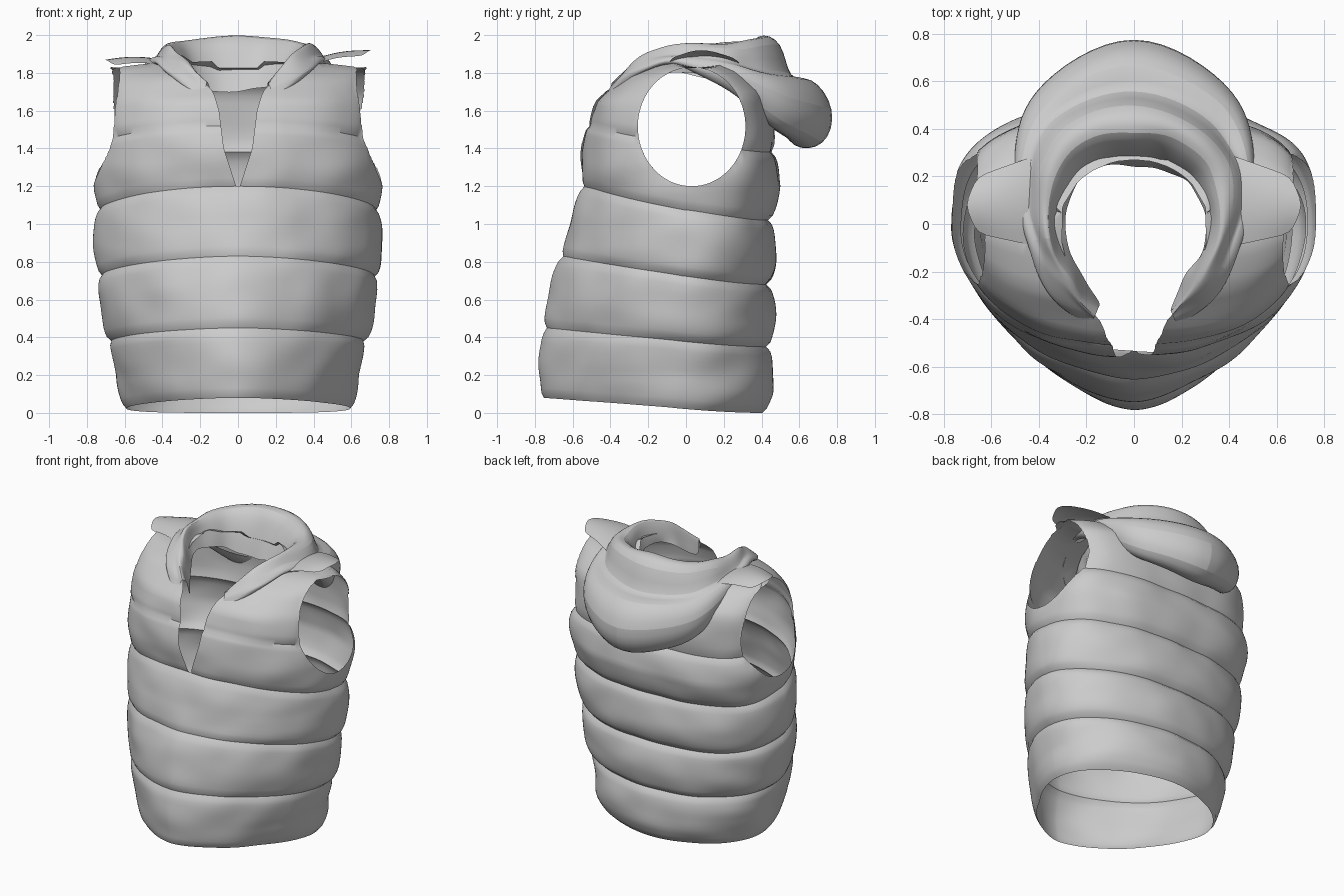
import bpy, bmesh, math, random
from mathutils import Vector, noise

random.seed(4)
if "Cube" in bpy.data.objects:
    bpy.data.objects.remove(bpy.data.objects["Cube"])

# One fabric colour
fabric = bpy.data.materials.new("grey_fabric")
fabric.use_nodes = True
GREY = (0.6, 0.6, 0.6, 1)
fabric.diffuse_color = GREY
shader = fabric.node_tree.nodes["Principled BSDF"]
shader.inputs["Base Color"].default_value = GREY
shader.inputs["Roughness"].default_value = 0.8


def curve(keys, t):
    """Piecewise linear lookup in (position, value) pairs."""
    if t <= keys[0][0]:
        return keys[0][1]
    for (p, a), (q, b) in zip(keys, keys[1:]):
        if t <= q:
            return a + (b - a) * (t - p) / (q - p)
    return keys[-1][1]


def finish(name, bm, subdivide=0):
    """Turn a bmesh into a shaded fabric object."""
    bmesh.ops.recalc_face_normals(bm, faces=bm.faces)
    mesh = bpy.data.meshes.new(name)
    bm.to_mesh(mesh)
    bm.free()
    mesh.materials.append(fabric)
    obj = bpy.data.objects.new(name, mesh)
    bpy.context.collection.objects.link(obj)
    if subdivide:
        mod = obj.modifiers.new("soften", "SUBSURF")
        mod.levels = mod.render_levels = subdivide
    bpy.ops.object.select_all(action="DESELECT")
    obj.select_set(True)
    bpy.context.view_layer.objects.active = obj
    bpy.ops.object.shade_smooth_by_angle(angle=math.radians(40))
    return obj


def skin(bm, rows, closed=False):
    """Join rows of points with quads."""
    grid = [[bm.verts.new(p) for p in row] for row in rows]
    for low, high in zip(grid, grid[1:]):
        count = len(low)
        for i in range(count if closed else count - 1):
            j = (i + 1) % count
            bm.faces.new((low[i], low[j], high[j], high[i]))


# Quilted body: seam heights, outline by height, roundness of front and back
FRONT_SEAMS = [0.08, 0.45, 0.83, 1.2, 1.52, 1.9]
BACK_SEAMS = [0.0, 0.35, 0.68, 1.02, 1.38, 1.9]
WIDTH = [(0, .59), (.2, .61), (.4, .67), (.75, .72), (1.1, .73), (1.3, .73),
         (1.5, .71), (1.7, .69), (1.9, .66)]
FRONT = [(0, .74), (.1, .75), (.4, .75), (.8, .66), (1, .59), (1.2, .535), (1.5, .52),
         (1.65, .46), (1.8, .3), (1.87, .1), (1.9, -.07)]
BACK = [(0, .4), (.1, .42), (1, .43), (1.2, .46), (1.5, .44), (1.7, .41),
        (1.82, .29), (1.88, .15), (1.9, .07)]
MIDDLE = [(0, -.05), (1.5, 0), (1.9, .07)]
FRONT_ROUND = [(0, 1.6), (.9, 1.75), (1.3, 2.1), (1.9, 2.4)]
BACK_ROUND = [(0, 2), (.5, 2.15), (1, 2.5), (1.4, 3.1)]
PUFF = [0.035, 0.04, 0.04, 0.035, 0.025, 0.015]
COLUMNS, STEPS = 220, 14


def power(v, n):
    return math.copysign(abs(v) ** (2 / n), v)


def body_point(level, angle):
    row = min(int(level), len(BACK_SEAMS) - 2)
    f = level - row
    front = (1 + math.cos(angle)) / 2
    tilt = front ** 1.7
    low, high = (BACK_SEAMS[k] * (1 - tilt) + FRONT_SEAMS[k] * tilt for k in (row, row + 1))
    z = low + (high - low) * f
    mid = curve(MIDDLE, z)
    if math.cos(angle) > 0:
        depth, n = curve(FRONT, z) + mid, curve(FRONT_ROUND, z)
    else:
        depth, n = curve(BACK, z) - mid, curve(BACK_ROUND, z)
    x = curve(WIDTH, z) * power(math.sin(angle), n)
    y = -max(depth, 0) * power(math.cos(angle), n)
    out = Vector((x, y, 0)).normalized()
    swell = PUFF[row] * (1.25 - 0.5 * front) * max(math.sin(math.pi * f), 0) ** 0.5
    wrinkle = 0.014 * noise.noise(Vector((x * 4, y * 4, z * 6)))
    p = Vector((x, mid + y, z)) + out * (swell + wrinkle)
    p.z -= 0.05 * (x / 0.67) ** 2 * max(0, (z - 1.6) / 0.3)
    p.z = max(p.z, 0)
    return p


bm = bmesh.new()
levels = [k / STEPS for k in range(STEPS * (len(BACK_SEAMS) - 1) + 1)]
skin(bm, [[body_point(v, math.tau * i / COLUMNS) for i in range(COLUMNS)] for v in levels], True)

# Armholes, front slit and neck opening
SLIT = [(1.17, 0), (1.4, .075), (1.6, .1), (1.7, .13), (1.75, .18), (1.85, .3), (1.9, .31)]


def arm_radius(p):
    return math.hypot((p.y - 0.03) / 0.285, (p.z - 1.515) / 0.315)


def neck_radius(p):
    return math.hypot(p.x / 0.31, p.y / 0.27)


def is_arm(p):
    return abs(p.x) > 0.45 and arm_radius(p) < 1


def is_slit(p):
    return p.y < 0.06 and p.z > 1.2 and abs(p.x) < curve(SLIT, p.z) + 0.012


def is_neck(p):
    return p.y >= 0.06 and p.z > 1.6 and neck_radius(p) < 1


centre = {f: f.calc_center_median() for f in bm.faces}
for test in (is_arm, is_slit, is_neck):
    cut = [f for f in bm.faces if test(centre[f])]
    bmesh.ops.delete(bm, geom=cut, context="FACES")
arm_edge = []
for v in [v for v in bm.verts if v.is_boundary and v.co.z > 1.1]:
    p = v.co
    if abs(p.x) > 0.45:
        r = arm_radius(p)
        if 0.6 < r < 1.4:
            p.y = 0.03 + (p.y - 0.03) / r
            p.z = 1.515 + (p.z - 1.515) / r
            arm_edge.append(v)
    elif p.y < 0.06:
        if abs(p.x) > 0.001:
            p.x = math.copysign(curve(SLIT, p.z), p.x)
    else:
        r = neck_radius(p)
        p.x, p.y = p.x / r, p.y / r

# Even out the armhole edges
for _ in range(6):
    new_x = {}
    for v in arm_edge:
        near = [e.other_vert(v).co.x for e in v.link_edges if e.is_boundary]
        new_x[v] = sum(near) / len(near)
    for v, x in new_x.items():
        v.co.x = x
finish("quilted_body", bm)

# Hood folded down the back, its collar running to the front
# each station: angle from the back, radii, heights
STATIONS = [
    (0, (.25, .3, .38, .52, .55, .68, .84, .77, .56, .5),
        (1.7, 1.88, 2.02, 1.99, 1.74, 1.8, 1.6, 1.38, 1.37, 1.55)),
    (38, (.27, .31, .4, .51, .54, .63, .72, .68, .57, .5),
         (1.72, 1.86, 2.01, 1.96, 1.77, 1.8, 1.67, 1.5, 1.48, 1.6)),
    (63, (.3, .33, .39, .47, .5, .54, .58, .56, .52, .48),
         (1.77, 1.86, 1.98, 1.93, 1.85, 1.86, 1.8, 1.73, 1.7, 1.72)),
    (100, (.31, .33, .36, .39, .41, .43, .45, .46, .45, .43),
          (1.82, 1.87, 1.96, 1.94, 1.9, 1.9, 1.89, 1.88, 1.87, 1.86)),
    (132, (.3, .32, .35, .38, .41, .43, .45, .47, .47, .46),
          (1.75, 1.81, 1.89, 1.88, 1.86, 1.84, 1.82, 1.8, 1.78, 1.77)),
    (157, (.37, .38, .4, .41, .42, .43, .44, .45, .46, .46),
          (1.63, 1.68, 1.74, 1.75, 1.74, 1.73, 1.71, 1.69, 1.67, 1.66)),
]


def hood_row(angle, radii, heights, side):
    a = math.radians(angle) * side
    row = []
    for k, (r, z) in enumerate(zip(radii, heights)):
        crumple = 0.02 if k < 5 else 0.006
        r += random.uniform(-crumple, crumple)
        z += random.uniform(-crumple, crumple) * 0.8
        row.append((r * math.sin(a), r * math.cos(a), z))
    return row


def average(a, b):
    return tuple((p + q) / 2 for p, q in zip(a, b))


dense = [STATIONS[0]]
for a, b in zip(STATIONS, STATIONS[1:]):
    dense += [((a[0] + b[0]) / 2, average(a[1], b[1]), average(a[2], b[2])), b]
rows = [hood_row(*s, -1) for s in reversed(dense[1:])] + [hood_row(*s, 1) for s in dense]
bm = bmesh.new()
skin(bm, rows)
finish("folded_hood", bm, 2)

# Loose fabric flaps over the shoulders
for name, side, lift in (("left_shoulder_flap", 1, 0.05), ("right_shoulder_flap", -1, 0.0)):
    bm = bmesh.new()
    rows = []
    for i in range(5):
        a = i / 4
        spread = 0.2 - 0.08 * a
        rows.append([(side * (0.38 + 0.33 * a - 0.05 * abs(b) * a), 0.1 - 0.02 * a + spread * b,
                      1.87 + lift * a + 0.02 * math.sin(3 * a) - 0.035 * b * b)
                     for b in (-1, -0.5, 0, 0.5, 1)])
    skin(bm, rows)
    finish(name, bm, 1)
